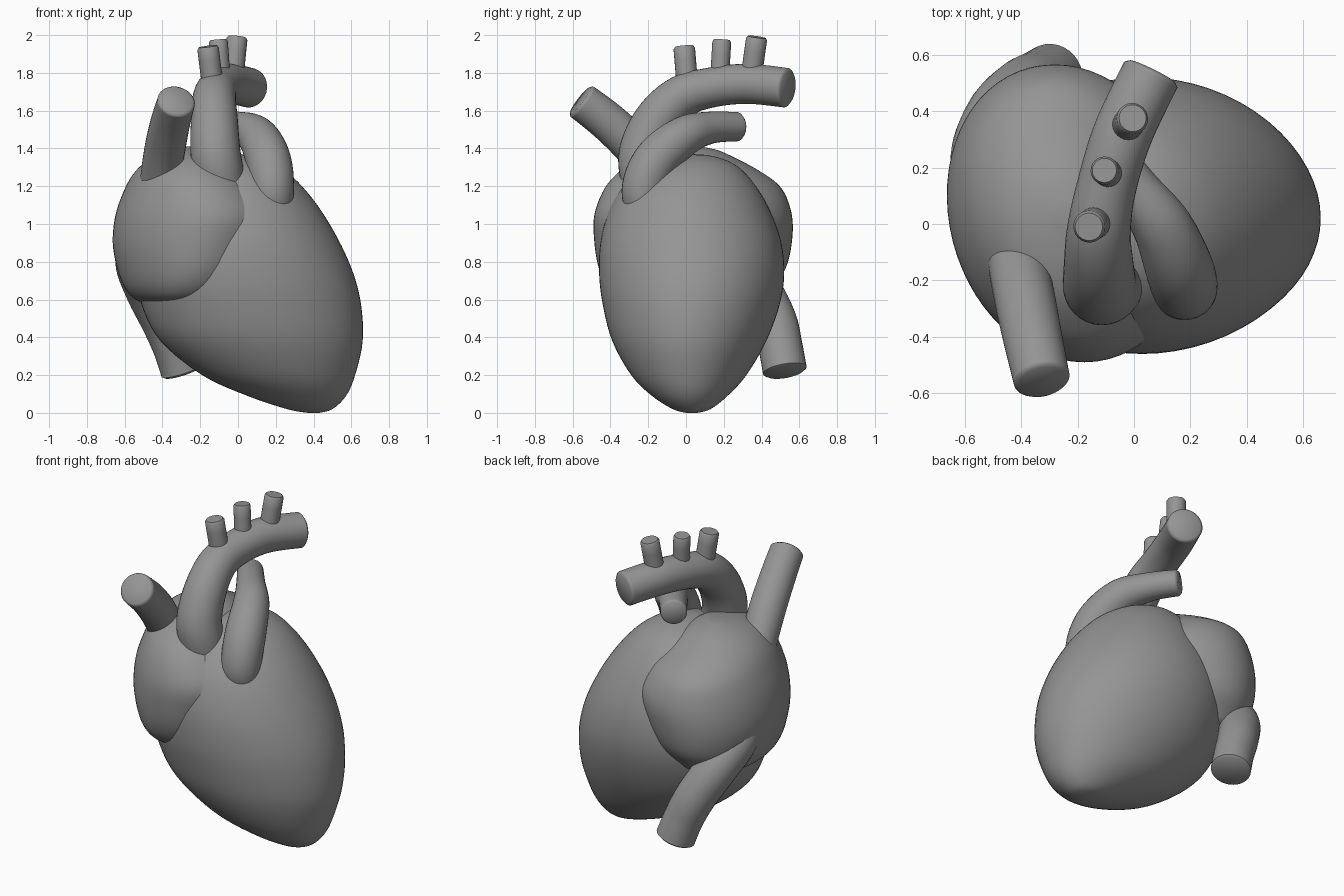
import bpy, bmesh
from math import sin, cos, pi, radians
from mathutils import Vector

if "Cube" in bpy.data.objects:
    bpy.data.objects.remove(bpy.data.objects["Cube"])

grey = bpy.data.materials.new("dark_grey")
grey.diffuse_color = (0.3, 0.3, 0.3, 1)
grey.use_nodes = True
grey.node_tree.nodes["Principled BSDF"].inputs["Base Color"].default_value = grey.diffuse_color


def spline(rows, steps):
    """Catmull-Rom resampling of equal-length number rows."""
    out = []
    n = len(rows)
    for i in range(n - 1):
        p0, p1, p2, p3 = rows[max(i - 1, 0)], rows[i], rows[i + 1], rows[min(i + 2, n - 1)]
        for s in range(steps):
            t = s / steps
            out.append([0.5 * (2 * b + (c - a) * t + (2 * a - 5 * b + 4 * c - d) * t * t
                               + (3 * b - a - 3 * c + d) * t ** 3)
                        for a, b, c, d in zip(p0, p1, p2, p3)])
    out.append(list(rows[-1]))
    return out


def loft(name, rings):
    """Skin a list of point rings, cap both ends and shade smooth."""
    bm = bmesh.new()
    vs = [[bm.verts.new(p) for p in r] for r in rings]
    n = len(vs[0])
    for a, b in zip(vs, vs[1:]):
        for i in range(n):
            j = (i + 1) % n
            bm.faces.new((a[i], a[j], b[j], b[i]))
    bm.faces.new(vs[0][::-1])
    bm.faces.new(vs[-1])
    bmesh.ops.recalc_face_normals(bm, faces=bm.faces)
    mesh = bpy.data.meshes.new(name)
    bm.to_mesh(mesh)
    bm.free()
    mesh.materials.append(grey)
    obj = bpy.data.objects.new(name, mesh)
    bpy.context.collection.objects.link(obj)
    bpy.ops.object.select_all(action='DESELECT')
    obj.select_set(True)
    bpy.context.view_layer.objects.active = obj
    bpy.ops.object.shade_smooth_by_angle(angle=radians(55))


def sections(name, rows, shear=0.0, n=64):
    """Skin horizontal ellipses given as z, x min, x max, y min, y max."""
    rings = []
    for z, a, b, c, d in spline(rows, 5):
        ring = []
        for k in range(n):
            y = (d - c) / 2 * sin(2 * pi * k / n)
            x = (a + b) / 2 + (b - a) / 2 * cos(2 * pi * k / n) - shear * y
            ring.append((x, (c + d) / 2 + y, z))
        rings.append(ring)
    loft(name, rings)


def tube(name, path, sides=32, steps=8):
    """Sweep a circle along (x, y, z, radius) points, softening the far rim."""
    pts = spline(path, steps)
    pos = [Vector(p[:3]) for p in pts]
    rad = [p[3] for p in pts]
    end = (pos[-1] - pos[-2]).normalized()
    pos[-1] -= end * 0.012
    pos.append(pos[-1] + end * 0.012)
    rad.append(rad[-1] * 0.86)
    rings, prev, u = [], None, None
    for i, p in enumerate(pos):
        t = (pos[min(i + 1, len(pos) - 1)] - pos[max(i - 1, 0)]).normalized()
        u = t.orthogonal().normalized() if prev is None else prev.rotation_difference(t) @ u
        v = t.cross(u)
        rings.append([p + rad[i] * (cos(2 * pi * k / sides) * u + sin(2 * pi * k / sides) * v)
                      for k in range(sides)])
        prev = t
    loft(name, rings)


# Ventricles: large egg with the tip low on the right
sections("ventricles", [
    (0.0, 0.37, 0.43, 0.00, 0.06), (0.02, 0.26, 0.50, -0.07, 0.13),
    (0.09, 0.05, 0.572, -0.18, 0.22), (0.2, -0.19, 0.62, -0.29, 0.32),
    (0.38, -0.41, 0.66, -0.39, 0.425), (0.57, -0.51, 0.652, -0.44, 0.495),
    (0.74, -0.54, 0.61, -0.46, 0.52), (0.92, -0.51, 0.53, -0.45, 0.50),
    (1.1, -0.43, 0.42, -0.395, 0.43), (1.24, -0.33, 0.30, -0.30, 0.34),
    (1.32, -0.22, 0.19, -0.2, 0.25), (1.36, -0.10, 0.09, -0.09, 0.14),
    (1.37, -0.02, 0.01, -0.01, 0.04)])

# Atria: rounded mass on the upper left, sloping down to the back
sections("atria", [
    (0.57, -0.45, -0.2, -0.18, 0.2), (0.6, -0.54, -0.08, -0.33, 0.38),
    (0.66, -0.595, 0.02, -0.41, 0.45), (0.76, -0.635, 0.10, -0.46, 0.525),
    (0.9, -0.66, 0.17, -0.485, 0.56), (1.05, -0.645, 0.20, -0.485, 0.56),
    (1.19, -0.595, 0.11, -0.43, 0.505), (1.28, -0.54, 0.02, -0.35, 0.39),
    (1.35, -0.46, -0.05, -0.25, 0.26), (1.39, -0.37, -0.12, -0.13, 0.17),
    (1.41, -0.28, -0.2, 0.0, 0.08)], shear=0.1)

# Great vessels
tube("upper_vein", [(-0.42, -0.10, 1.18, 0.105), (-0.39, -0.25, 1.38, 0.108),
                    (-0.36, -0.40, 1.53, 0.105), (-0.325, -0.56, 1.655, 0.10)])
tube("lower_vein", [(-0.50, 0.10, 0.93, 0.12), (-0.53, 0.24, 0.80, 0.12),
                    (-0.475, 0.38, 0.65, 0.122), (-0.395, 0.465, 0.49, 0.12),
                    (-0.335, 0.50, 0.35, 0.117), (-0.29, 0.525, 0.215, 0.117)])
tube("aorta", [(-0.07, -0.17, 1.08, 0.12), (-0.10, -0.215, 1.25, 0.133),
               (-0.12, -0.22, 1.39, 0.132), (-0.125, -0.15, 1.55, 0.124),
               (-0.125, -0.03, 1.67, 0.114), (-0.10, 0.12, 1.72, 0.106),
               (-0.04, 0.32, 1.742, 0.106), (0.065, 0.54, 1.72, 0.105)])
tube("lung_artery", [(0.17, -0.18, 1.0, 0.10), (0.18, -0.225, 1.17, 0.116),
                     (0.16, -0.155, 1.34, 0.12), (0.10, -0.01, 1.465, 0.106),
                     (0.0, 0.13, 1.51, 0.085), (-0.11, 0.28, 1.515, 0.077)])

# Three branches on top of the arch
for name, base, tip, r in (
        ("arch_branch_front", (-0.13, 0.01, 1.70), (-0.16, -0.01, 1.94), 0.057),
        ("arch_branch_middle", (-0.085, 0.175, 1.72), (-0.105, 0.19, 1.975), 0.05),
        ("arch_branch_back", (-0.03, 0.34, 1.74), (-0.005, 0.375, 1.99), 0.056)):
    tube(name, [(*base, r), (*tip, r)], sides=24, steps=3)
